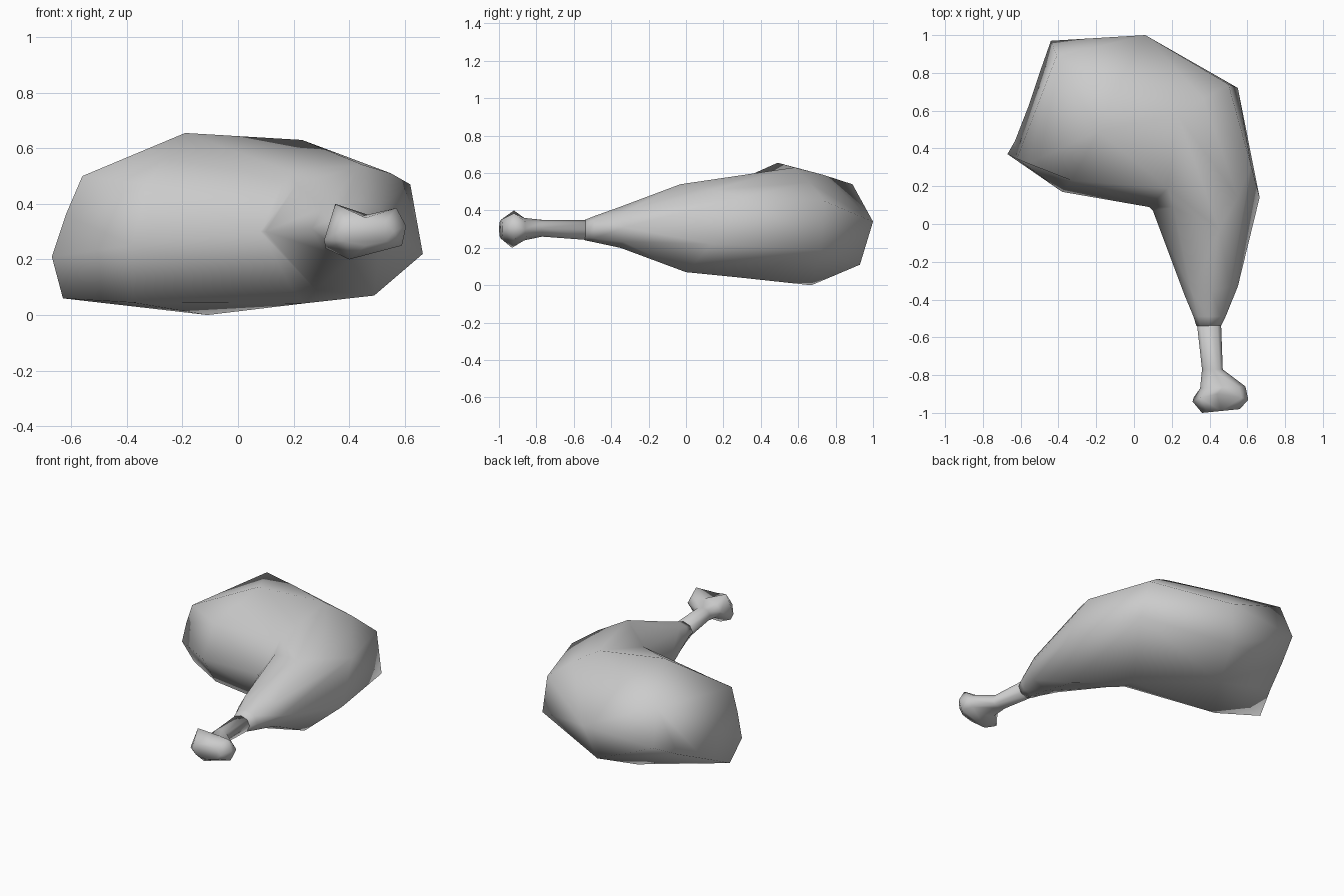
import bpy, bmesh, math
from mathutils import Vector

SIDES = 8

cube = bpy.data.objects.get("Cube")
if cube:
    bpy.data.objects.remove(cube, do_unlink=True)

grey = bpy.data.materials.new("plain grey")
grey.use_nodes = True
colour = (0.6, 0.6, 0.6, 1)
grey.diffuse_color = colour
grey.node_tree.nodes["Principled BSDF"].inputs["Base Color"].default_value = colour


def oval(inner, outer, low, high):
    """Oval slice between two plan points, starting at the inner side."""
    a, b = Vector((*inner, 0)), Vector((*outer, 0))
    points = []
    for i in range(SIDES):
        angle = math.pi - i * math.tau / SIDES
        p = a.lerp(b, 0.5 + 0.5 * math.cos(angle))
        p.z = (low + high) / 2 + (high - low) / 2 * math.sin(angle)
        points.append(p)
    return points


def split_outward(bm):
    """Cut each four-sided face along the diagonal that bulges outward."""
    for face in list(bm.faces):
        if len(face.verts) == 4:
            a, b, c, d = face.verts
            bulge = (a.co + c.co - b.co - d.co).dot(face.normal)
            ends = (a, c) if bulge > 0 else (b, d)
            bmesh.utils.face_split(face, *ends)


def loft(name, rings):
    """Skin the slices in order and close both ends."""
    bm = bmesh.new()
    rings = [[bm.verts.new(p) for p in ring] for ring in rings]
    for r, s in zip(rings, rings[1:]):
        for i in range(SIDES):
            j = (i + 1) % SIDES
            bm.faces.new((r[i], r[j], s[j], s[i]))
    bm.faces.new(rings[0])
    bm.faces.new(rings[-1])
    bmesh.ops.recalc_face_normals(bm, faces=bm.faces)
    bm.normal_update()
    split_outward(bm)
    mesh = bpy.data.meshes.new(name)
    bm.to_mesh(mesh)
    bm.free()
    mesh.materials.append(grey)
    obj = bpy.data.objects.new(name, mesh)
    bpy.context.collection.objects.link(obj)
    bpy.ops.object.select_all(action="DESELECT")
    obj.select_set(True)
    bpy.context.view_layer.objects.active = obj
    bpy.ops.object.shade_smooth()


# Irregular slices, each from the inner side over the top to the underside
knee_front = [(0.1, 0.07, 0.3), (0.21, 0.09, 0.47), (0.45, -0.03, 0.54),
              (0.55, 0.14, 0.51), (0.62, 0.31, 0.47), (0.665, 0.14, 0.22),
              (0.49, 0, 0.07), (0.28, 0.06, 0.09)]
knee_back = [(0.08, 0.09, 0.3), (0.18, 0.19, 0.52), (0.23, 0.58, 0.63),
             (0.37, 0.66, 0.55), (0.5, 0.74, 0.45), (0.55, 0.72, 0.19),
             (0.24, 0.28, 0.042), (0.2, 0.15, 0.085)]
thigh = [(-0.38, 0.17, 0.25), (-0.33, 0.23, 0.47), (-0.19, 0.49, 0.655),
         (-0.09, 0.735, 0.59), (0.06, 1, 0.34), (0, 0.93, 0.11),
         (-0.11, 0.67, 0), (-0.38, 0.31, 0.045)]
cut_end = [(-0.67, 0.37, 0.21), (-0.62, 0.345, 0.36), (-0.56, 0.32, 0.5),
           (-0.41, 0.89, 0.54), (-0.44, 0.97, 0.31), (-0.5, 0.8, 0.22),
           (-0.56, 0.62, 0.14), (-0.63, 0.44, 0.06)]
knuckle = [(0.31, -0.94, 0.27), (0.35, -0.92, 0.4), (0.44, -0.9, 0.355),
           (0.57, -0.92, 0.385), (0.605, -0.93, 0.32), (0.59, -0.92, 0.25),
           (0.4, -0.93, 0.2), (0.315, -0.92, 0.24)]

# Meat: from the ankle, around the knee, to the cut end of the thigh
loft("meat", [
    oval((0.33, -0.54), (0.46, -0.54), 0.24, 0.35),
    oval((0.315, -0.49), (0.485, -0.49), 0.23, 0.37),
    oval((0.265, -0.37), (0.55, -0.33), 0.2, 0.42),
    knee_front, knee_back, thigh, cut_end,
])

# Bone: thin shaft flaring into a two-lobed knuckle
loft("bone", [
    oval((0.33, -0.5), (0.46, -0.5), 0.24, 0.35),
    oval((0.36, -0.77), (0.47, -0.77), 0.26, 0.35),
    oval((0.35, -0.87), (0.59, -0.86), 0.24, 0.36),
    knuckle,
    oval((0.36, -1), (0.56, -0.98), 0.25, 0.35),
])
